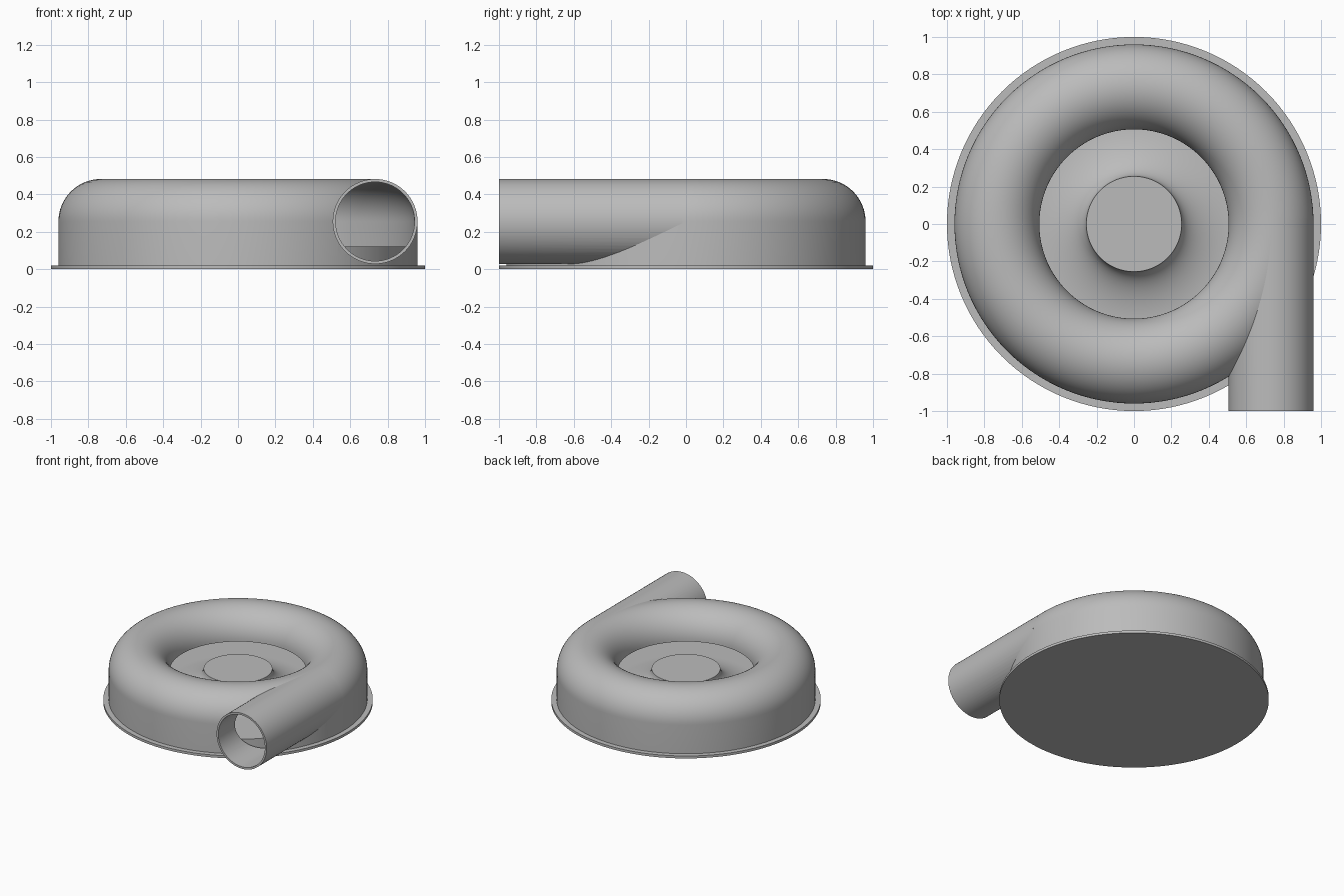
import bpy, bmesh, math
from mathutils import Matrix

RING, TUBE, WALL, MID = 0.733, 0.227, 0.016, 0.255
SEGMENTS = 128

cube = bpy.data.objects.get("Cube")
if cube:
    bpy.data.objects.remove(cube)

grey = bpy.data.materials.new("cast_grey")
grey.use_nodes = True
COLOUR = (0.5, 0.5, 0.5, 1)
grey.diffuse_color = COLOUR
grey.node_tree.nodes["Principled BSDF"].inputs["Base Color"].default_value = COLOUR


def finish(name, bm):
    bmesh.ops.recalc_face_normals(bm, faces=bm.faces)
    mesh = bpy.data.meshes.new(name)
    bm.to_mesh(mesh)
    bm.free()
    mesh.materials.append(grey)
    ob = bpy.data.objects.new(name, mesh)
    bpy.context.collection.objects.link(ob)
    return ob


def revolve(name, profile):
    """Spin a closed (radius, height) profile about z."""
    bm = bmesh.new()
    verts = [bm.verts.new((r, 0, z)) for r, z in profile]
    edges = [bm.edges.new((a, b)) for a, b in zip(verts, verts[1:] + verts[:1])]
    bmesh.ops.spin(bm, geom=verts + edges, axis=(0, 0, 1), cent=(0, 0, 0),
                   angle=math.tau, steps=SEGMENTS, use_duplicate=False)
    bmesh.ops.remove_doubles(bm, verts=bm.verts, dist=0.0001)
    flat = [f for f in bm.faces if f.calc_area() < 1e-10]
    bmesh.ops.delete(bm, geom=flat, context='FACES')
    return finish(name, bm)


def pipe(name, radius, start, end):
    """Solid cylinder along y at the outlet."""
    bm = bmesh.new()
    bmesh.ops.create_cone(bm, cap_ends=True, segments=64, radius1=radius,
                          radius2=radius, depth=end - start)
    bmesh.ops.transform(bm, verts=bm.verts, matrix=Matrix.Translation(
        (RING, (start + end) / 2, MID)) @ Matrix.Rotation(math.pi / 2, 4, 'X'))
    return finish(name, bm)


def arc(radius, steps=32):
    """Half circle over the ring, from the outer side to the inner lip."""
    return [(RING + radius * math.cos(math.pi * i / steps),
             MID + radius * math.sin(math.pi * i / steps)) for i in range(steps + 1)]


def cut(ob, cutter):
    mod = ob.modifiers.new("cut", 'BOOLEAN')
    mod.operation, mod.solver, mod.object = 'DIFFERENCE', 'EXACT', cutter
    cutter.hide_render = True
    cutter.hide_set(True)
    cutter.display_type = 'WIRE'


def smooth(ob):
    bpy.ops.object.select_all(action='DESELECT')
    ob.select_set(True)
    bpy.context.view_layer.objects.active = ob
    for mod in list(ob.modifiers):
        bpy.ops.object.modifier_apply(modifier=mod.name)
    bpy.ops.object.shade_smooth_by_angle(angle=math.radians(30))


# Round mounting plate
base = revolve("base_plate", [(0, 0), (1, 0), (1, 0.02), (0, 0.02)])

# Hollow ring housing with a straight outer skirt
outer, inner = arc(TUBE), arc(TUBE - WALL)
housing = revolve("ring_housing", [(RING + TUBE, 0.015)] + outer
                  + inner[::-1] + [(RING + TUBE - WALL, 0.015)])

# Back disc sweeping up into the centre hub
TOP, FLOOR, HUB, FOOT = 0.27, 0.12, 0.255, 0.56
flare = [(FOOT - (FOOT - HUB) * math.sin(math.pi / 2 * i / 16),
          TOP - (TOP - FLOOR) * math.cos(math.pi / 2 * i / 16)) for i in range(17)]
hub = revolve("hub_disc", [(0, 0.015), (0.92, 0.015), (0.92, FLOOR)]
              + flare + [(0, TOP)])

# Outlet pipe, opened through to the housing
outlet = pipe("outlet_pipe", TUBE, -1, -0.02)
bore = pipe("bore_cutter", TUBE - WALL, -1.1, 0.01)
opening = pipe("opening_cutter", TUBE - WALL, -1.1, -0.05)
cavity = revolve("cavity_cutter", [(0, -0.1), (RING + TUBE - WALL, -0.1)] + inner
                 + [(0, MID)])
cut(outlet, bore)
cut(outlet, cavity)
cut(housing, opening)

for part in (base, housing, hub, outlet):
    smooth(part)
for helper in (bore, opening, cavity):
    bpy.data.objects.remove(helper)
